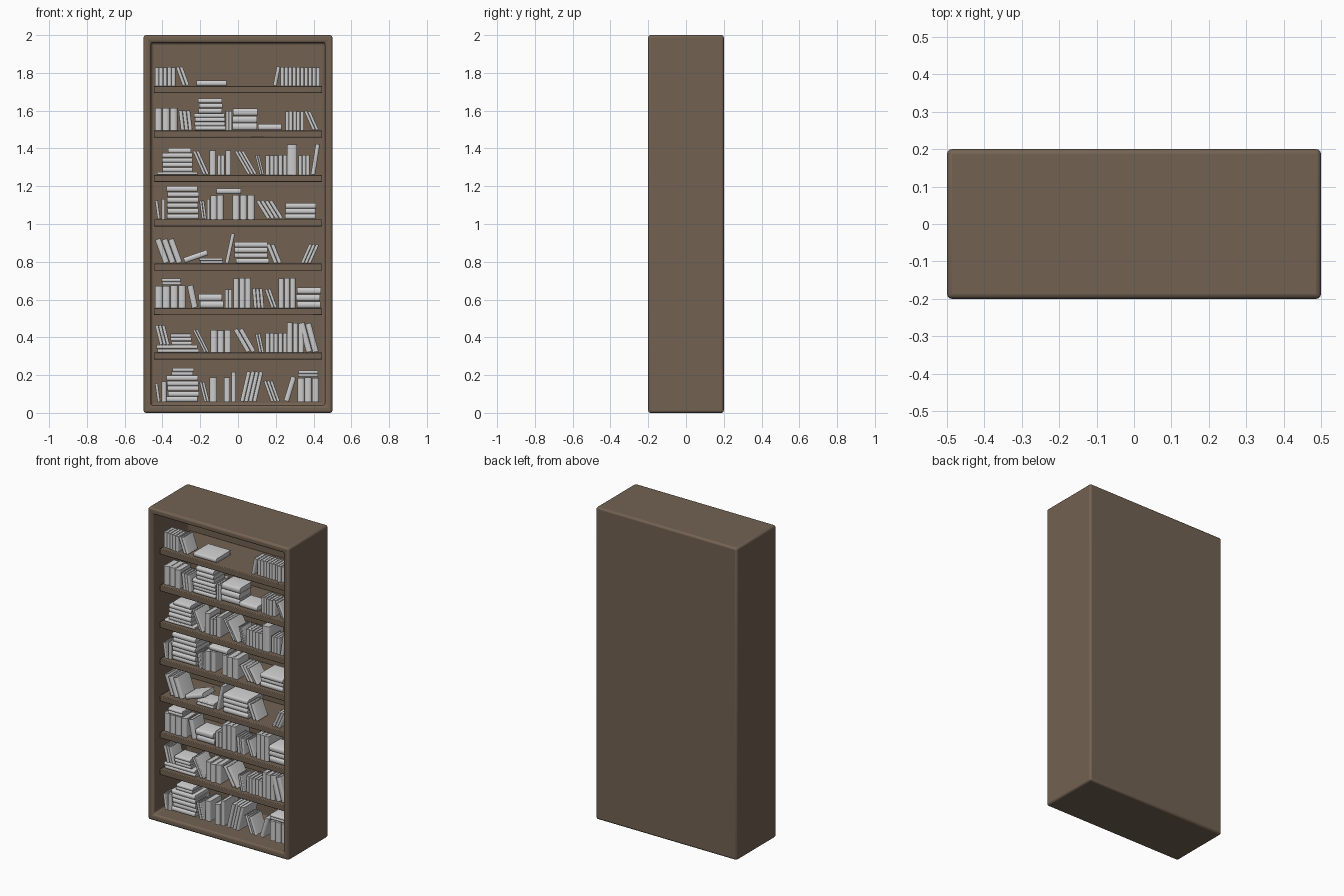
import bpy, bmesh, random
from math import sin, cos, tan, pi, radians
from mathutils import Matrix

random.seed(4)
cube = bpy.data.objects.get("Cube")
if cube:
    bpy.data.objects.remove(cube, do_unlink=True)


def material(name, rgb):
    mat = bpy.data.materials.new(name)
    mat.use_nodes = True
    mat.diffuse_color = (*rgb, 1)
    mat.node_tree.nodes["Principled BSDF"].inputs["Base Color"].default_value = (*rgb, 1)
    return mat


brown = material("brown wood", (0.17, 0.122, 0.085))
grey = material("pale grey", (0.6, 0.6, 0.6))


def finish(bm, name, mat, bevel=0, segments=2):
    bmesh.ops.recalc_face_normals(bm, faces=bm.faces[:])
    mesh = bpy.data.meshes.new(name)
    bm.to_mesh(mesh)
    bm.free()
    mesh.materials.append(mat)
    obj = bpy.data.objects.new(name, mesh)
    bpy.context.collection.objects.link(obj)
    bpy.ops.object.select_all(action="DESELECT")
    obj.select_set(True)
    bpy.context.view_layer.objects.active = obj
    bpy.ops.object.shade_smooth_by_angle(angle=radians(40))
    if bevel:
        mod = obj.modifiers.new("rounded edges", "BEVEL")
        mod.width = bevel
        mod.segments = segments
        mod.limit_method = "ANGLE"
    return obj


def box(bm, low, high, matrix=Matrix()):
    size = [b - a for a, b in zip(low, high)]
    mid = [(a + b) / 2 for a, b in zip(low, high)]
    bmesh.ops.create_cube(bm, size=1, matrix=matrix @ Matrix.Translation(mid) @ Matrix.Diagonal((*size, 1)))


# Case: one block whose front face is inset and pushed back
bm = bmesh.new()
box(bm, (-0.5, -0.2, 0), (0.5, 0.2, 2))
front = min(bm.faces, key=lambda f: f.calc_center_median().y)
bmesh.ops.inset_region(bm, faces=[front], thickness=0.056)
opening = bmesh.ops.extrude_discrete_faces(bm, faces=[front])["faces"]
bmesh.ops.translate(bm, verts=opening[0].verts[:], vec=(0, 0.35, 0))
finish(bm, "bookcase_frame", brown, 0.013, 3)

# Shelves
FLOORS = [0.058] + [0.319 + 0.2353 * i for i in range(7)]
for i, top in enumerate(FLOORS[1:], 1):
    bm = bmesh.new()
    box(bm, (-0.446, -0.155, top - 0.037), (0.446, 0.152, top))
    finish(bm, f"shelf_{i}", brown, 0.004)


def book(bm, t, h, matrix):
    """A book with a rounded spine at the front, two boards and a page block."""
    d, r, b = 0.93 * h, min(0.3 * t, 0.01), min(0.12 * t, 0.004)
    spine = [(t / 2 * (1 - cos(pi * k / 6)), r - r * sin(pi * k / 6)) for k in range(7)]
    outline = [(0, d)] + spine + [(t, d), (t - b, d), (t - b, r + b), (b, r + b), (b, d)]
    rings = [[bm.verts.new(matrix @ Matrix.Translation((x, y, z)).translation) for x, y in outline]
             for z in (0, h)]
    for ring in rings:
        bm.faces.new(ring)
    for k in range(len(outline)):
        bm.faces.new((rings[0][k - 1], rings[0][k], rings[1][k], rings[1][k - 1]))
    box(bm, (b, r + b, 0.003), (t - b, d - 0.004, h - 0.003), matrix)


class Row:
    """Books on one shelf; all sizes in hundredths of a unit."""

    def __init__(self, level):
        self.bm, self.level, self.z = bmesh.new(), level, FLOORS[level]

    def place(self, x, z):
        return Matrix.Translation((x, -0.13 + random.uniform(-0.006, 0.006), z))

    # n books side by side; a positive lean tips the tops to -x
    def stand(self, x0, x1, n, h, lean=0, up=0):
        x0, x1, h, a = x0 / 100, x1 / 100, h / 100, radians(abs(lean))
        t = (x1 - x0 - h * tan(a)) * cos(a) / n
        for i in range(n):
            step = h * tan(a) + i * t / cos(a)
            tall = h / cos(a) * random.uniform(0.97, 1.0)
            z = self.z + up / 100
            if lean >= 0:
                m = self.place(x0 + step, z) @ Matrix.Rotation(-a, 4, "Y")
            else:
                m = self.place(x1 - step, z) @ Matrix.Rotation(a, 4, "Y") @ Matrix.Translation((-t, 0, 0))
            book(self.bm, t * 0.96, tall, m)
        return self

    # n books lying flat on each other
    def stack(self, x0, x1, n, h, up=0, tilt=0):
        t = h / n / 100
        for i in range(n):
            slide = random.uniform(-0.004, 0.004) if n > 1 else 0
            m = self.place(x0 / 100 + slide, self.z + up / 100)
            m = m @ Matrix.Rotation(radians(-tilt), 4, "Y") @ Matrix.Translation((0, 0, (i + 1) * t))
            book(self.bm, t * 0.97, (x1 - x0) / 100, m @ Matrix.Rotation(pi / 2, 4, "Y"))
        return self

    def done(self):
        finish(self.bm, f"books_row_{self.level + 1}", grey)


# Lowest row
r = Row(0)
r.stand(-44, -41, 1, 10, 8).stand(-40.5, -37.8, 1, 11).stack(-37.5, -21, 5, 14)
r.stack(-35, -23.5, 2, 4, 14).stand(-20.5, -15, 2, 10.5, 14).stand(-15, -11, 1, 13)
r.stand(-7.5, -4, 1, 13).stand(-3.5, -1, 1, 16).stand(1, 13.5, 4, 16, -13)
r.stand(13.5, 22.5, 3, 11, 20).stand(24, 31, 1, 13, -17).stand(31.5, 43, 3, 13)
r.stack(32, 42.5, 2, 3.5, 13.2).done()

# Second row
r = Row(1)
r.stack(-43, -32, 2, 4).stand(-44, -36, 3, 10.5, 14, 4).stack(-32, -21, 2, 4)
r.stack(-35.5, -24.5, 3, 6, 4).stand(-24, -15, 2, 12, 27).stand(-14.5, -3.5, 3, 12)
r.stand(-2.5, 10, 2, 12, 30).stand(9, 14, 2, 10, 12).stand(14.5, 26, 5, 10.5)
r.stand(26, 35, 3, 16).stand(32, 43, 2, 15.5, 15).done()

# Third row
r = Row(2)
r.stand(-44, -27.5, 4, 12).stack(-40, -30, 2, 3.6, 12.2).stand(-27, -21, 1, 12, 12)
r.stack(-20.5, -8, 2, 7.5).stand(-7, -3, 2, 10).stand(-2.5, 7, 3, 16)
r.stand(7.5, 14, 3, 10.5, 5).stand(14, 21, 2, 10, 20).stand(21.5, 30.5, 3, 16)
r.stack(31, 43.5, 3, 11).done()

# Fourth row
r = Row(3)
r.stand(-44, -29, 3, 12.5, 20).stack(-28, -15, 1, 3, 0.3, 19).stack(-20, -8, 2, 3)
r.stand(-7, -1.5, 1, 16, -12).stack(-1.5, 16, 4, 11.5).stand(15, 23.5, 2, 10, 22)
r.stand(33, 43, 3, 10, -24).done()

# Fifth row
r = Row(4)
r.stand(-44, -41, 1, 10, 8).stand(-40.5, -38.5, 1, 11).stack(-37.5, -21, 6, 17.5)
r.stand(-20.5, -16.5, 2, 10, 8).stand(-16.5, -14.8, 1, 11).stand(-14.5, -7.5, 2, 13)
r.stack(-11.5, 1.5, 1, 3, 13.4).stand(-3, 9, 3, 13).stand(9.5, 24.5, 4, 9.5, 32)
r.stack(25, 41, 3, 8.5).done()

# Sixth row
r = Row(5)
r.stack(-43, -32, 1, 1.5).stack(-32, -21.5, 1, 1.5).stack(-40, -24, 4, 10, 1.5)
r.stack(-37, -25, 1, 2.6, 11.5).stand(-24, -15, 2, 12.5, 24).stand(-15, -11.5, 1, 13)
r.stand(-11, -7, 2, 10.5).stand(-6.5, -3.5, 1, 13).stand(-2, 10.5, 3, 12.5, 30)
r.stand(9, 14, 2, 10.5, 14).stand(14.5, 26, 5, 10.5).stand(26, 31.5, 1, 16.5)
r.stand(32, 38, 3, 10.5).stand(38.5, 43.5, 1, 16.5, -9).done()

# Seventh row
r = Row(6)
r.stand(-44, -32, 3, 12).stand(-31.5, -24, 3, 10.5, 7).stack(-23, -7, 4, 9)
r.stack(-21, -8.5, 3, 8, 9).stand(-6.5, -3, 2, 10.5).stack(-3, 10, 3, 11.5)
r.stack(10.5, 23, 1, 3.3).stand(25, 35, 5, 10.3).stand(35, 43, 2, 10, 24).done()

# Top row
r = Row(7)
r.stand(-44, -33, 5, 10).stand(-33, -25.5, 2, 10, 20).stack(-22, -6, 1, 2.8)
r.stand(18.5, 22.5, 1, 10, -11).stand(22.5, 43.5, 10, 10).done()
